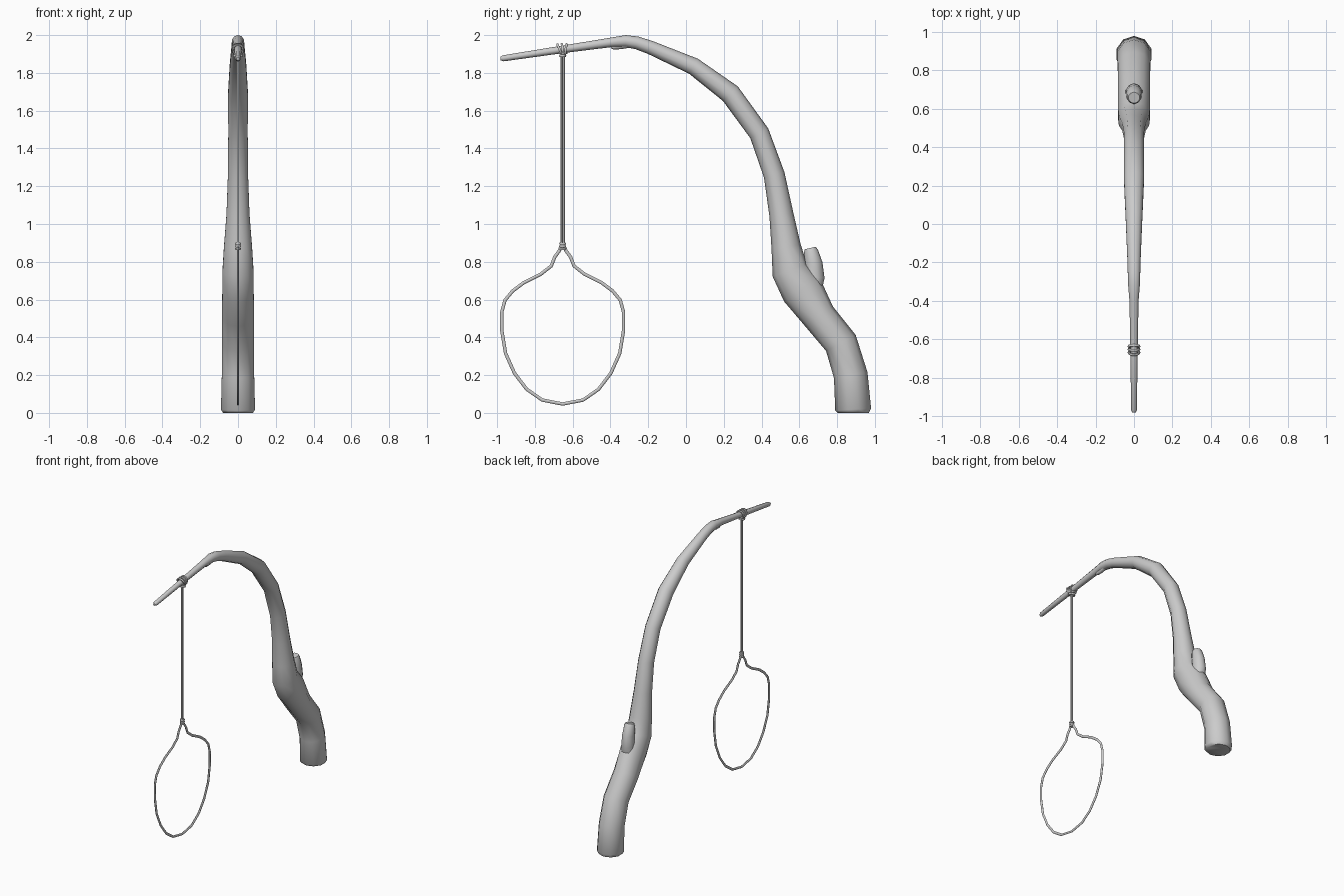
import bpy, bmesh, math
from mathutils import Vector

if "Cube" in bpy.data.objects:
    bpy.data.objects.remove(bpy.data.objects["Cube"])


def finish(name, bm, angle=60):
    bmesh.ops.recalc_face_normals(bm, faces=bm.faces)
    me = bpy.data.meshes.new(name)
    bm.to_mesh(me)
    bm.free()
    ob = bpy.data.objects.new(name, me)
    bpy.context.collection.objects.link(ob)
    bpy.ops.object.select_all(action='DESELECT')
    ob.select_set(True)
    bpy.context.view_layer.objects.active = ob
    bpy.ops.object.shade_smooth_by_angle(angle=math.radians(angle))
    return ob


def sweep(bm, path, sides, closed=False):
    """Tube along (y, z, radius across view, radius in x) points in the x = 0 plane."""
    n, rings = len(path), []
    for i, (y, z, r, rx) in enumerate(path):
        a = path[(i - 1) % n] if closed else path[max(i - 1, 0)]
        b = path[(i + 1) % n] if closed else path[min(i + 1, n - 1)]
        t = Vector((0, b[0] - a[0], b[1] - a[1])).normalized()
        nrm = Vector((0, t.z, -t.y))
        ring = []
        for k in range(sides):
            ang = 2 * math.pi * k / sides
            co = Vector((0, y, z)) + nrm * r * math.cos(ang) + Vector((rx * math.sin(ang), 0, 0))
            ring.append(bm.verts.new(co))
        rings.append(ring)
    for i in range(n if closed else n - 1):
        p, q = rings[i], rings[(i + 1) % n]
        for k in range(sides):
            j = (k + 1) % sides
            bm.faces.new((p[k], p[j], q[j], q[k]))
    if not closed:
        bm.faces.new(rings[0])
        bm.faces.new(rings[-1])


def tube(name, path, sides):
    bm = bmesh.new()
    sweep(bm, path, sides)
    return finish(name, bm)


def coil(bm, center, axis, ru, rx, thick, seg=14, sides=6):
    """Elliptical rope ring around an axis lying in the x = 0 plane."""
    axis = Vector(axis).normalized()
    X, U = Vector((1, 0, 0)), Vector((0, axis.z, -axis.y))
    rings = []
    for i in range(seg):
        a = 2 * math.pi * i / seg
        out = X * math.cos(a) + U * math.sin(a)
        c = Vector(center) + X * rx * math.cos(a) + U * ru * math.sin(a)
        rings.append([bm.verts.new(c + thick * (out * math.cos(b) + axis * math.sin(b)))
                      for b in (2 * math.pi * k / sides for k in range(sides))])
    for i in range(seg):
        p, q = rings[i], rings[(i + 1) % seg]
        for k in range(sides):
            j = (k + 1) % sides
            bm.faces.new((p[k], p[j], q[j], q[k]))


# Bent branch: y, z, radius
branch = [
    (.885, 0, .083), (.885, .018, .095), (.872, .20, .090), (.82, .37, .089),
    (.705, .51, .090), (.615, .65, .113), (.55, .755, .097), (.53, .88, .078),
    (.505, 1.05, .064), (.467, 1.26, .056), (.388, 1.48, .054), (.235, 1.69, .055),
    (.04, 1.835, .046), (-.19, 1.935, .036), (-.26, 1.959, .034), (-.32, 1.968, .032),
    (-.40, 1.961, .025), (-.65, 1.925, .020), (-.968, 1.877, .016), (-.982, 1.875, .009)]
tube("branch", [(y, z, r, min(r, .095 - .012 * z)) for y, z, r in branch], 10)

# Broken-off side shoots
tube("upper_knob", [(.655, .64, .06, .05), (.682, .72, .052, .045), (.675, .79, .048, .042),
                    (.662, .855, .038, .038), (.658, .873, .030, .030)], 10)
tube("lower_twig", [(-.30, 1.955, .022, .018), (-.35, 1.943, .018, .016),
                    (-.385, 1.937, .013, .012), (-.397, 1.936, .007, .007)], 8)

# Two hanging rope strands
RY = -.653
for i, dy in enumerate((-.006, .006)):
    tube(f"rope_strand_{i + 1}", [(RY + dy, 1.93, .006, .006), (RY + dy, .88, .006, .006)], 6)

# Knot around the branch, wraps fanning out downwards
bm = bmesh.new()
for k in (-1, 0, 1):
    coil(bm, (0, RY + .016 * k, 1.924), (0, 1, .15 - .3 * k), .029, .027, .007)
for z in (1.905, 1.890):
    coil(bm, (0, RY, z), (0, 0, 1), .021 if z > 1.9 else .013, .02, .007)
finish("branch_knot", bm)

# Knot above the noose
bm = bmesh.new()
for z in (.868, .882, .896):
    coil(bm, (0, RY, z), (0, 0, 1), .012, .010, .007)
finish("noose_knot", bm)

# Noose: half outline mirrored about the rope line
half = [(.007, .885), (.018, .858), (.042, .825), (.060, .778), (.115, .735), (.205, .69),
        (.265, .645), (.305, .597), (.322, .535), (.322, .435), (.302, .315), (.255, .21),
        (.19, .125), (.108, .068)]
loop = half + [(0, .047)] + [(-a, z) for a, z in reversed(half)]
bm = bmesh.new()
sweep(bm, [(RY + a, z, .009, .007) for a, z in loop], 6)
finish("noose_loop", bm)
